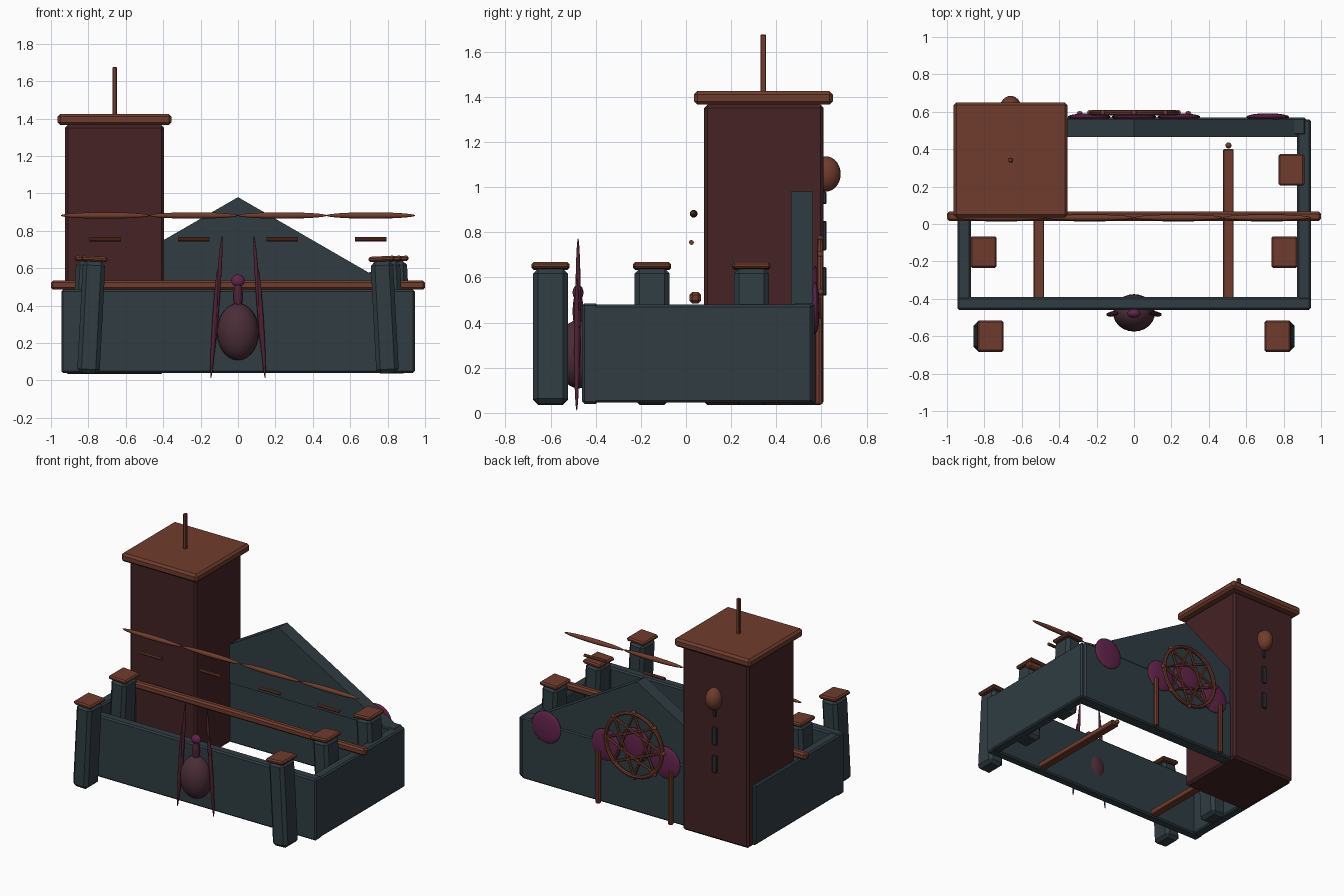
import bpy
import math
from mathutils import Vector

if "Cube" in bpy.data.objects:
    bpy.data.objects.remove(bpy.data.objects["Cube"])


def material(name, rgb):
    m = bpy.data.materials.new(name)
    m.use_nodes = True
    m.diffuse_color = (*rgb, 1)
    m.node_tree.nodes["Principled BSDF"].inputs["Base Color"].default_value = (*rgb, 1)
    return m


SLATE = material("slate", (0.029, 0.046, 0.055))
MAROON = material("maroon", (0.058, 0.016, 0.018))
BROWN = material("rust brown", (0.16, 0.045, 0.026))
MAGENTA = material("magenta", (0.12, 0.017, 0.07))
PLUM = material("plum", (0.07, 0.026, 0.038))
LEG = material("dark berry", (0.08, 0.016, 0.035))
CHARCOAL = material("charcoal", (0.022, 0.026, 0.032))


def finish(name, mat, bevel=0, smooth=False):
    ob = bpy.context.object
    ob.name = name
    ob.data.materials.append(mat)
    if bevel:
        b = ob.modifiers.new("Bevel", "BEVEL")
        b.width = bevel
        b.segments = 1
    if smooth:
        bpy.ops.object.shade_smooth_by_angle()
    return ob


def box(name, x, y, z, mat, bevel=0.01):
    """Box from (low, high) pairs on each axis."""
    spans = (x, y, z)
    bpy.ops.mesh.primitive_cube_add(size=1, location=[sum(s) / 2 for s in spans])
    ob = bpy.context.object
    ob.scale = [s[1] - s[0] for s in spans]
    bpy.ops.object.transform_apply(location=False, rotation=False, scale=True)
    return finish(name, mat, bevel)


def ellipsoid(name, center, radii, mat):
    bpy.ops.mesh.primitive_uv_sphere_add(segments=24, ring_count=14, radius=1, location=center)
    bpy.context.object.scale = radii
    return finish(name, mat, smooth=True)


def aim(ob, d):
    ob.rotation_euler = d.to_track_quat("Z", "Y").to_euler()


def spindle(name, a, b, r, mat):
    a, b = Vector(a), Vector(b)
    ob = ellipsoid(name, (a + b) / 2, (r, r, (b - a).length / 2), mat)
    aim(ob, b - a)


def rod(name, a, b, r, mat, sides=8):
    a, b = Vector(a), Vector(b)
    bpy.ops.mesh.primitive_cylinder_add(vertices=sides, radius=r, depth=(b - a).length,
                                        location=(a + b) / 2)
    aim(bpy.context.object, b - a)
    return finish(name, mat)


# Enclosure walls
box("front_wall", (-0.945, 0.945), (-0.46, -0.39), (0.04, 0.485), SLATE)
box("back_wall", (-0.92, 0.92), (0.475, 0.57), (0.04, 0.485), SLATE)
for side, s in (("left", 1), ("right", -1)):
    box(side + "_wall", sorted((s * 0.945, s * 0.872)), (-0.455, 0.56), (0.045, 0.48), SLATE)

# Gable on the back wall
outline = [(-0.875, 0.475), (0.875, 0.475), (0, 0.98)]
verts = [(x, y, z) for y in (0.465, 0.562) for x, z in outline]
mesh = bpy.data.meshes.new("back_gable")
mesh.from_pydata(verts, [], [(0, 1, 2), (5, 4, 3), (0, 3, 4, 1), (1, 4, 5, 2), (2, 5, 3, 0)])
mesh.materials.append(SLATE)
bpy.context.collection.objects.link(bpy.data.objects.new("back_gable", mesh))

# Tower with cap and pole
box("tower", (-0.925, -0.395), (0.08, 0.61), (0.035, 1.365), MAROON, 0.015)
box("tower_cap", (-0.965, -0.355), (0.035, 0.65), (1.365, 1.425), BROWN, 0.015)
box("tower_pole", (-0.672, -0.648), (0.33, 0.354), (1.4, 1.675), BROWN, 0.003)

# Ornament on the back of the tower
ellipsoid("tower_bulb", (-0.66, 0.62, 1.058), (0.057, 0.065, 0.078), BROWN)
for low, high, w in ((0.925, 0.98, 0.01), (0.72, 0.85, 0.018), (0.52, 0.645, 0.018)):
    box("tower_slot", (-0.66 - w, -0.66 + w), (0.605, 0.622), (low, high), CHARCOAL, 0.004)

# Leaning posts, in mirrored pairs
LEAN = math.radians(3)
for side, s in (("left", 1), ("right", -1)):
    for x, y in ((0.768, -0.6), (0.805, -0.15), (0.842, 0.29)):
        for part, size, up, mat, bev in (("post", (0.12, 0.155, 0.6), 0.3, SLATE, 0.022),
                                         ("post_cap", (0.14, 0.168, 0.028), 0.613, BROWN, 0.009)):
            foot = Vector((s * (x + 0.032), y, 0.038))
            h = Vector(size) / 2
            ob = box(side + "_" + part, (-h.x, h.x), (-h.y, h.y), (-h.z, h.z), mat, bev)
            ob.location = foot + Vector((-s * math.sin(LEAN), 0, math.cos(LEAN))) * up
            ob.rotation_euler.y = -s * LEAN

# Long cross beam and floor beams
box("cross_beam", (-1, 1), (0.016, 0.066), (0.485, 0.535), BROWN, 0.012)
for x in (-0.508, 0.505):
    box("floor_beam", (x - 0.028, x + 0.028), (-0.395, 0.4), (0.045, 0.085), BROWN, 0.005)
    ellipsoid("floor_beam_knob", (x, 0.42, 0.065), (0.016, 0.016, 0.016), BROWN)

# Floating spindles and short bars
for x in (-0.71, -0.237, 0.237, 0.71):
    spindle("hanging_spindle", (x - 0.238, 0.034, 0.882), (x + 0.238, 0.034, 0.882), 0.017, BROWN)
    rod("hanging_bar", (x - 0.085, 0.024, 0.755), (x + 0.085, 0.024, 0.755), 0.011, BROWN)

# Spider on the front wall
ellipsoid("spider_abdomen", (0, -0.475, 0.26), (0.112, 0.1, 0.152), PLUM)
ellipsoid("spider_head", (0, -0.478, 0.533), (0.036, 0.024, 0.034), MAGENTA)
spindle("spider_waist", (0, -0.478, 0.36), (0, -0.478, 0.54), 0.024, LEG)
for s in (1, -1):
    spindle("spider_upper_leg", (s * 0.085, -0.478, 0.775), (s * 0.132, -0.478, 0.12), 0.012, LEG)
    spindle("spider_lower_leg", (s * 0.108, -0.484, 0.6), (s * 0.145, -0.484, 0.01), 0.012, LEG)

# Magenta discs on the back wall
for x, z, r in ((0, 0.53, 0.12), (-0.24, 0.465, 0.115), (0.24, 0.465, 0.115), (0.715, 0.465, 0.115)):
    ellipsoid("back_disc", (x, 0.572, z), (r, 0.02, r), MAGENTA)

# Woven star wheel with rim, chords, knobs and two props
CENTER = Vector((0, 0.595, 0.535))
bpy.ops.mesh.primitive_torus_add(major_radius=0.225, minor_radius=0.014, major_segments=40,
                                 minor_segments=8, location=CENTER,
                                 rotation=(math.pi / 2, 0, 0))
finish("wheel_rim", BROWN, smooth=True)


def rim(i, r=0.225, count=8):
    a = math.tau * i / count
    return CENTER + Vector((math.sin(a) * r, 0, math.cos(a) * r))


for i in range(8):
    rod("wheel_chord", rim(i), rim(i + 3), 0.009, BROWN, 6)
    ellipsoid("wheel_knob", rim(i, 0.236), (0.014, 0.014, 0.014), BROWN)
for x in (-0.29, 0.29):
    rod("wheel_prop", (x, 0.588, 0.04), (x, 0.588, 0.42), 0.017, BROWN)
